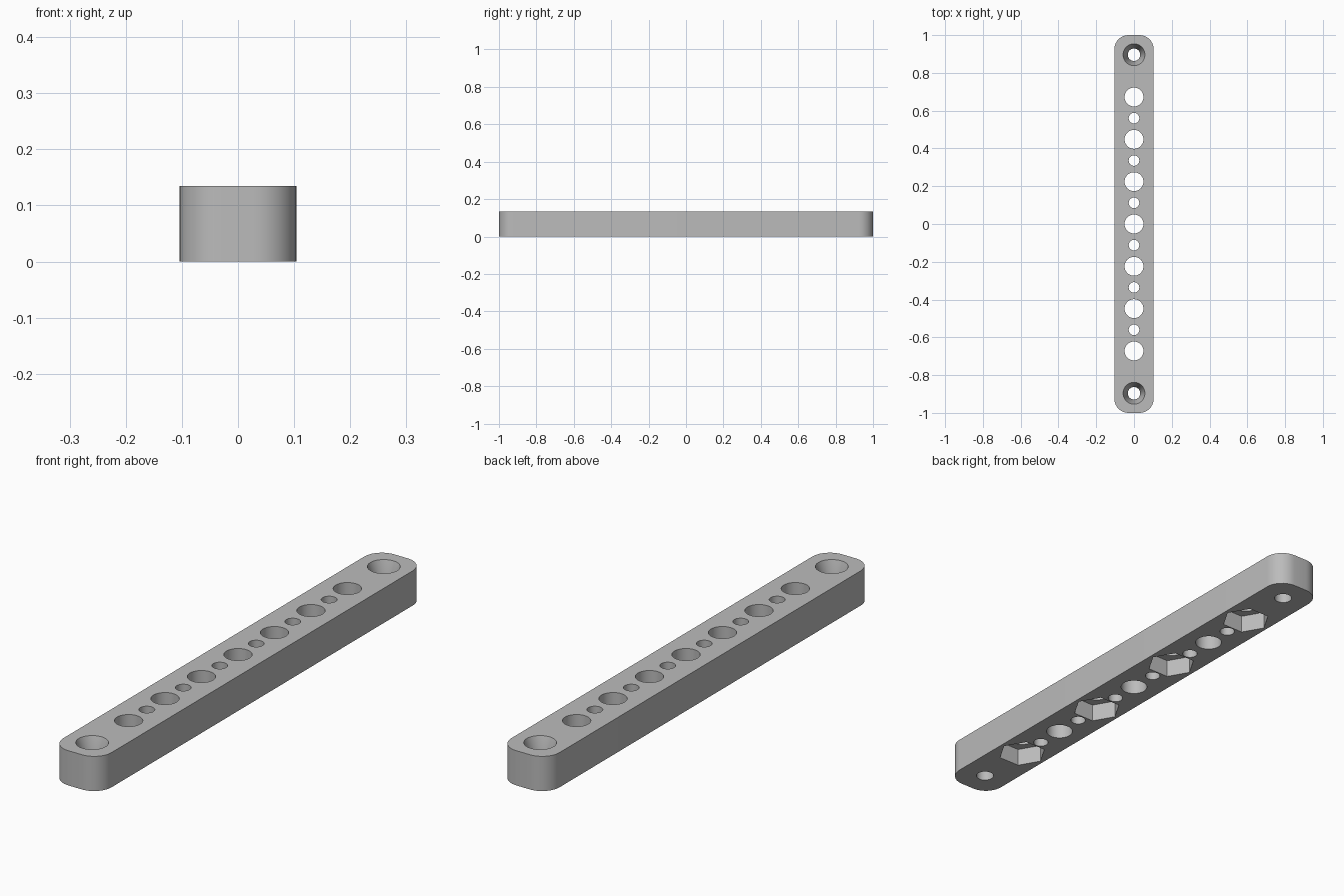
import bpy, bmesh
from math import radians
from mathutils import Matrix

cube = bpy.data.objects.get("Cube")
if cube:
    bpy.data.objects.remove(cube, do_unlink=True)

WIDTH, LENGTH, HEIGHT = 0.208, 2.0, 0.135
CORNER = 0.075
PITCH = 0.224          # spacing of the large holes
LARGE_R, SMALL_R = 0.05, 0.028
SCREW_R, HEAD_R, SINK = 0.033, 0.058, 0.08
SCREW_Y = 0.896
NUT_R, NUT_DEPTH = 0.091, 0.07
OVER = 0.02            # cutters reach past the surfaces

grey = bpy.data.materials.new("light grey")
grey.use_nodes = True
colour = (0.5, 0.5, 0.5, 1)
grey.diffuse_color = colour
grey.node_tree.nodes["Principled BSDF"].inputs["Base Color"].default_value = colour


def make_object(name, bm):
    mesh = bpy.data.meshes.new(name)
    bm.to_mesh(mesh)
    bm.free()
    mesh.materials.append(grey)
    obj = bpy.data.objects.new(name, mesh)
    bpy.context.collection.objects.link(obj)
    return obj


def add_cone(bm, y, low, high, r_low, r_high, sides=48):
    bmesh.ops.create_cone(
        bm, cap_ends=True, segments=sides, radius1=r_low, radius2=r_high,
        depth=high - low, matrix=Matrix.Translation((0, y, (low + high) / 2)))


# Bar with rounded upright corners
bm = bmesh.new()
bmesh.ops.create_cube(bm, size=1)
bmesh.ops.scale(bm, vec=(WIDTH, LENGTH, HEIGHT), verts=bm.verts)
bmesh.ops.translate(bm, vec=(0, 0, HEIGHT / 2), verts=bm.verts)
uprights = [e for e in bm.edges if abs(e.verts[0].co.z - e.verts[1].co.z) > HEIGHT / 2]
bmesh.ops.bevel(bm, geom=uprights, offset=CORNER, segments=10, profile=0.5, affect='EDGES')
bar = make_object("drilled_bar", bm)

# Row of large and small through holes, plus the end screw holes
bm = bmesh.new()
for i in range(-3, 4):
    add_cone(bm, i * PITCH, -OVER, HEIGHT + OVER, LARGE_R, LARGE_R)
for i in range(-3, 3):
    add_cone(bm, (i + 0.5) * PITCH, -OVER, HEIGHT + OVER, SMALL_R, SMALL_R)
for y in (-SCREW_Y, SCREW_Y):
    add_cone(bm, y, -OVER, HEIGHT + OVER, SCREW_R, SCREW_R)
holes = make_object("hole_cutter", bm)

# Tapered seats for the end screws
bm = bmesh.new()
flare = (HEAD_R - SCREW_R) * OVER / SINK
for y in (-SCREW_Y, SCREW_Y):
    add_cone(bm, y, HEIGHT - SINK, HEIGHT + OVER, SCREW_R, HEAD_R + flare)
seats = make_object("screw_seat_cutter", bm)

# Six-sided nut pockets under every other large hole, points towards the sides
bm = bmesh.new()
for i in (-3, -1, 1, 3):
    add_cone(bm, 0, -OVER, NUT_DEPTH, NUT_R, NUT_R, sides=6)
    pocket = bm.verts[-12:] if hasattr(bm.verts, "ensure_lookup_table") and not bm.verts.ensure_lookup_table() else []
    widest = max(v.co.x for v in pocket)
    if widest < NUT_R * 0.95:
        bmesh.ops.rotate(bm, verts=pocket, cent=(0, 0, 0), matrix=Matrix.Rotation(radians(30), 3, 'Z'))
    bmesh.ops.translate(bm, verts=pocket, vec=(0, i * PITCH, 0))
pockets = make_object("nut_pocket_cutter", bm)

# Cut the bar, then remove the cutters
bpy.context.view_layer.objects.active = bar
for cutter in (holes, seats, pockets):
    cutter.hide_render = True
    mod = bar.modifiers.new(cutter.name, 'BOOLEAN')
    mod.operation = 'DIFFERENCE'
    mod.solver = 'EXACT'
    mod.object = cutter
    bpy.ops.object.modifier_apply(modifier=mod.name)
    bpy.data.objects.remove(cutter, do_unlink=True)

bpy.ops.object.select_all(action='DESELECT')
bar.select_set(True)
bpy.ops.object.shade_smooth_by_angle(angle=radians(30))
